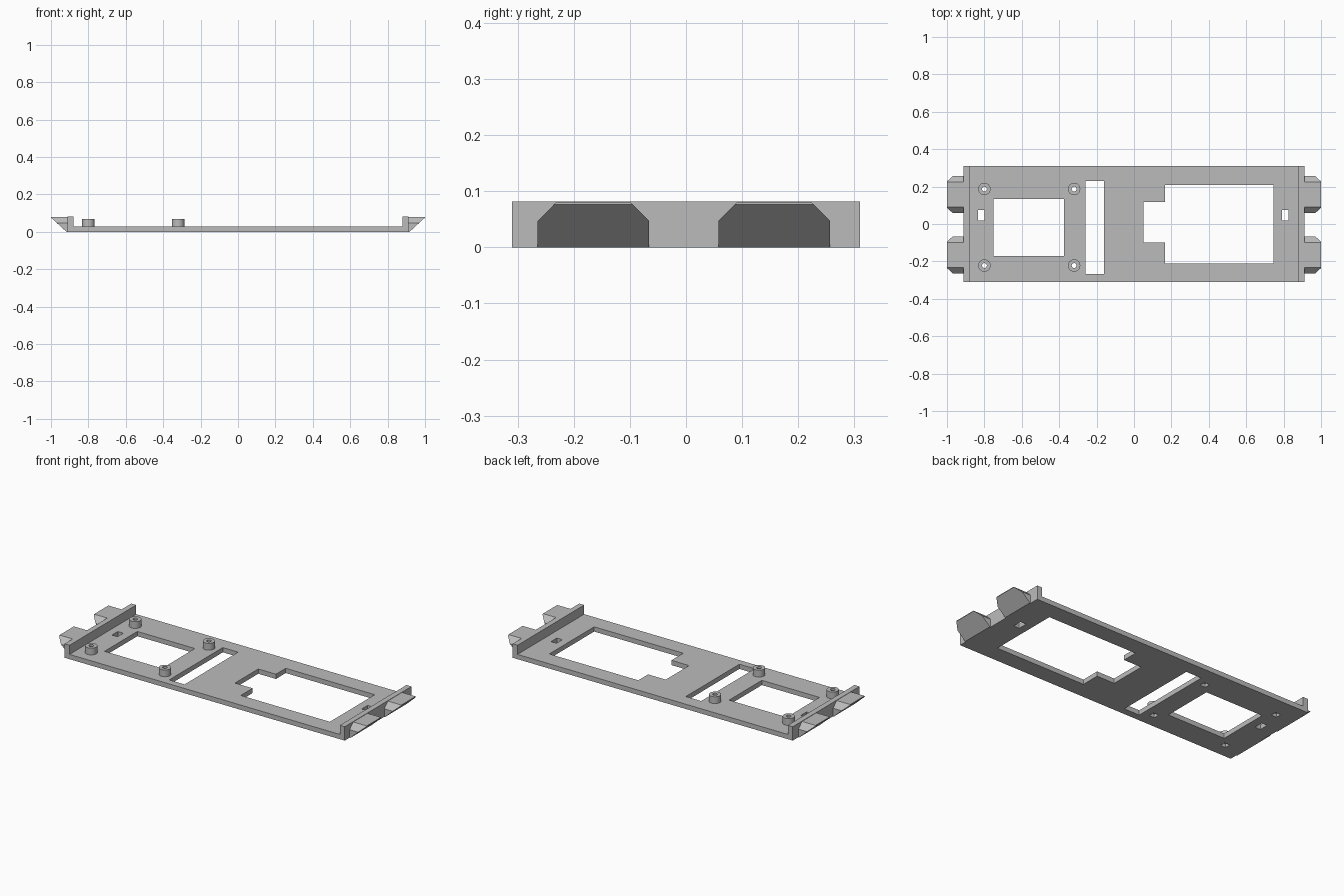
import bpy, bmesh, math

cube = bpy.data.objects.get("Cube")
if cube:
    bpy.data.objects.remove(cube, do_unlink=True)

grey = bpy.data.materials.new("plain_grey")
grey.use_nodes = True
grey.diffuse_color = (0.5, 0.5, 0.5, 1)
grey.node_tree.nodes["Principled BSDF"].inputs["Base Color"].default_value = (0.5, 0.5, 0.5, 1)


def finish(name, bm):
    bmesh.ops.recalc_face_normals(bm, faces=bm.faces)
    mesh = bpy.data.meshes.new(name)
    bm.to_mesh(mesh)
    bm.free()
    mesh.materials.append(grey)
    obj = bpy.data.objects.new(name, mesh)
    bpy.context.collection.objects.link(obj)
    return obj


def prism(name, outline, z0, z1):
    """Extrude an xy outline from z0 to z1."""
    bm = bmesh.new()
    face = bm.faces.new([bm.verts.new((x, y, z0)) for x, y in outline])
    top = bmesh.ops.extrude_face_region(bm, geom=[face])["geom"]
    verts = [v for v in top if isinstance(v, bmesh.types.BMVert)]
    bmesh.ops.translate(bm, verts=verts, vec=(0, 0, z1 - z0))
    return finish(name, bm)


def rect(x0, x1, y0, y1):
    return [(x0, y0), (x1, y0), (x1, y1), (x0, y1)]


def circle(cx, cy, r, n=32):
    return [(cx + r * math.cos(math.tau * i / n), cy + r * math.sin(math.tau * i / n))
            for i in range(n)]


def cut(obj, outline, z0=-0.1, z1=0.2):
    """Cut a prism-shaped opening and bake the result."""
    cutter = prism("cutter", outline, z0, z1)
    cutter.hide_render = True
    mod = obj.modifiers.new("opening", "BOOLEAN")
    mod.operation = "DIFFERENCE"
    mod.solver = "EXACT"
    mod.object = cutter
    bpy.context.view_layer.objects.active = obj
    bpy.ops.object.modifier_apply(modifier=mod.name)
    bpy.data.objects.remove(cutter, do_unlink=True)


# Base plate with its openings
PLATE_TOP = 0.028
plate = prism("base_plate", rect(-0.88, 0.88, -0.31, 0.31), 0, PLATE_TOP)
cut(plate, rect(-0.75, -0.375, -0.17, 0.135))
cut(plate, rect(-0.26, -0.16, -0.268, 0.23))
cut(plate, [(0.05, -0.10), (0.165, -0.10), (0.165, -0.21), (0.745, -0.21),
            (0.745, 0.208), (0.165, 0.208), (0.165, 0.117), (0.05, 0.117)])
for x in (-0.817, 0.809):
    cut(plate, rect(x - 0.018, x + 0.018, 0.02, 0.075))

# Hollow standoffs over square pockets in the underside
for x, side_x in ((-0.80, "right"), (-0.32, "inner")):
    for y, side_y in ((-0.222, "front"), (0.187, "back")):
        cut(plate, circle(x, y, 0.013))
        cut(plate, rect(x - 0.017, x + 0.017, y - 0.017, y + 0.017), -0.1, 0.02)
        post = prism(f"standoff_{side_x}_{side_y}", circle(x, y, 0.033), 0.026, 0.068)
        cut(post, circle(x, y, 0.013))
        bpy.ops.object.select_all(action="DESELECT")
        post.select_set(True)
        bpy.context.view_layer.objects.active = post
        bpy.ops.object.shade_smooth_by_angle(angle=math.radians(30))


def tab(name, side, cy):
    """Wedge tab: chamfered top corners and a sloping underside."""
    bm = bmesh.new()
    half = [(0.0995, 0, 0.917), (0.0995, 0.047, 0.968), (0.0705, 0.076, 1.0), (0.0665, 0.08, 1.0)]
    ring = half + [(-y, z, x) for y, z, x in reversed(half)]
    inner = [bm.verts.new((side * 0.905, cy + y, z)) for y, z, x in ring]
    outer = [bm.verts.new((side * x, cy + y, z)) for y, z, x in ring]
    n = len(ring)
    for i in range(n):
        j = (i + 1) % n
        bm.faces.new((inner[i], inner[j], outer[j], outer[i]))
    bm.faces.new(inner)
    bm.faces.new(outer[:3] + outer[5:])
    bm.faces.new(outer[2:6])
    finish(name, bm)


# End walls, each with two tabs
for side, label in ((1, "left"), (-1, "right")):
    x0, x1 = sorted((side * 0.88, side * 0.912))
    prism(f"end_wall_{label}", rect(x0, x1, -0.31, 0.31), 0, 0.082)
    tab(f"tab_{label}_front", side, -0.165)
    tab(f"tab_{label}_back", side, 0.157)
